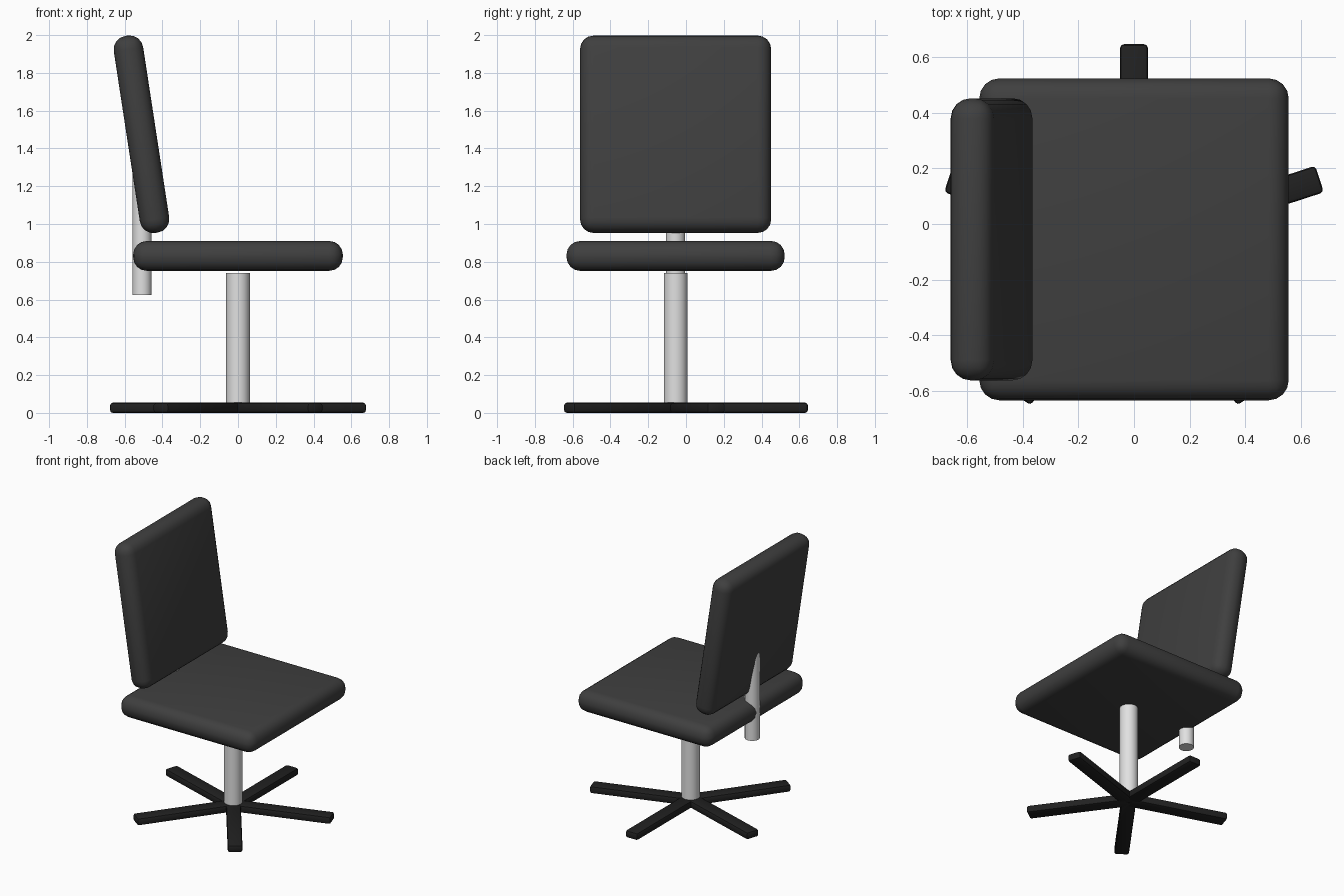
import bpy, math
from mathutils import Matrix, Vector

if "Cube" in bpy.data.objects:
    bpy.data.objects.remove(bpy.data.objects["Cube"])

CY = -0.055  # chair axis in y


def material(name, c):
    m = bpy.data.materials.new(name)
    m.diffuse_color = (c, c, c, 1)
    m.use_nodes = True
    m.node_tree.nodes["Principled BSDF"].inputs["Base Color"].default_value = m.diffuse_color
    return m


cushion = material("charcoal cushion", 0.05)
black = material("black base", 0.015)
metal = material("light metal", 0.75)


def finish(ob, name, mat):
    ob.name = name
    ob.data.materials.append(mat)
    bpy.ops.object.shade_smooth_by_angle(angle=math.radians(35))


def rounded_box(name, size, loc, rot, bevel, segments, mat):
    bpy.ops.mesh.primitive_cube_add(size=1)
    ob = bpy.context.object
    ob.data.transform(Matrix.Diagonal((*size, 1)))
    ob.location, ob.rotation_euler = loc, rot
    mod = ob.modifiers.new("rounding", 'BEVEL')
    mod.width, mod.segments = bevel, segments
    bpy.ops.object.modifier_apply(modifier=mod.name)
    finish(ob, name, mat)


def tube(name, radius, x, z0, z1):
    bpy.ops.mesh.primitive_cylinder_add(vertices=32, radius=radius, depth=z1 - z0,
                                        location=(x, CY, (z0 + z1) / 2))
    finish(bpy.context.object, name, metal)


# Cushions
rounded_box("seat", (1.11, 1.155, 0.158), (0, CY, 0.831), (0, 0, 0), 0.072, 4, cushion)
rounded_box("backrest", (0.157, 1.012, 1.055), (-0.511, CY, 1.475),
            (0, math.radians(-8.7), 0), 0.072, 4, cushion)

# Metal posts
tube("centre_post", 0.0625, 0, 0.03, 0.74)
tube("back_support", 0.051, -0.508, 0.625, 1.33)

# Five-spoke base
for i in range(5):
    a = math.radians(90 + 72 * i)
    pos = Vector((0.35 * math.cos(a), CY + 0.35 * math.sin(a), 0.027))
    rounded_box(f"base_leg_{i + 1}", (0.70, 0.10, 0.054), pos, (0, 0, a), 0.014, 2, black)
